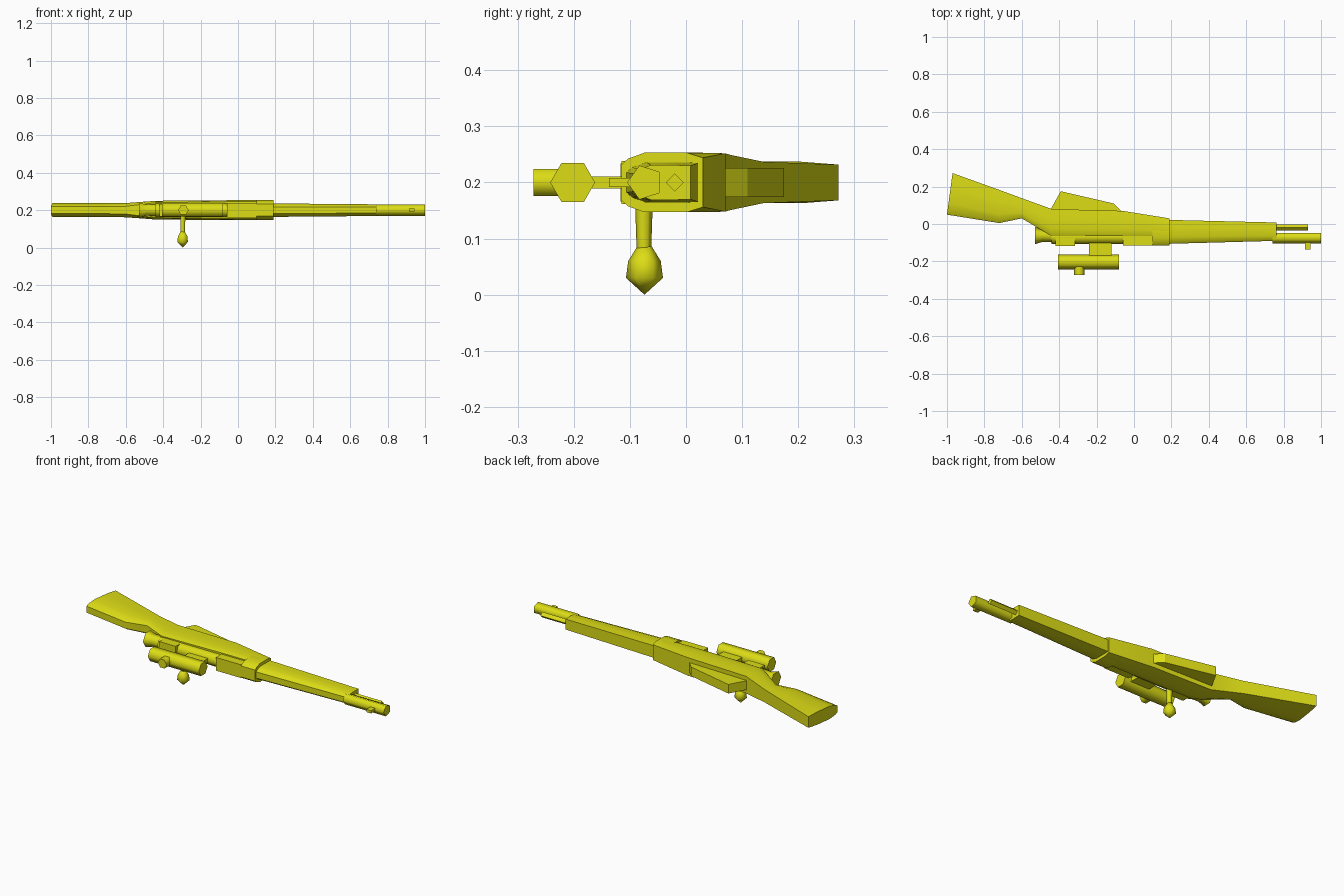
import bpy, bmesh, math

if "Cube" in bpy.data.objects:
    bpy.data.objects.remove(bpy.data.objects["Cube"])

paint = bpy.data.materials.new("yellow")
paint.diffuse_color = (0.72, 0.72, 0.008, 1)
paint.use_nodes = True
paint.node_tree.nodes["Principled BSDF"].inputs["Base Color"].default_value = paint.diffuse_color
ZC = 0.2  # mid plane of the rifle, which lies on its side


def loft(name, rings, angle=45):
    """Skin a list of equal length rings and cap both ends."""
    bm = bmesh.new()
    loops = [[bm.verts.new(p) for p in r] for r in rings]
    n = len(loops[0])
    for a, b in zip(loops, loops[1:]):
        for i in range(n):
            j = (i + 1) % n
            bm.faces.new((a[i], a[j], b[j], b[i]))
    bm.faces.new(loops[0])
    bm.faces.new(loops[-1])
    bmesh.ops.remove_doubles(bm, verts=bm.verts, dist=1e-5)
    bmesh.ops.recalc_face_normals(bm, faces=bm.faces)
    me = bpy.data.meshes.new(name)
    bm.to_mesh(me)
    bm.free()
    me.materials.append(paint)
    ob = bpy.data.objects.new(name, me)
    bpy.context.collection.objects.link(ob)
    bpy.ops.object.select_all(action='DESELECT')
    ob.select_set(True)
    bpy.context.view_layer.objects.active = ob
    bpy.ops.object.shade_smooth_by_angle(angle=math.radians(angle))
    return ob


def lathe(name, axis, centre, profile, n=6, angle=62):
    """Turned part: profile holds (position along axis, radius)."""
    rings = []
    for t, r in profile:
        ring = []
        for i in range(n):
            a = 2 * math.pi * i / n
            u, v = -r * math.cos(a), r * math.sin(a)
            if axis == 'X':
                ring.append((t, centre[0] + u, centre[1] + v))
            elif axis == 'Y':
                ring.append((centre[0] + u, t, centre[1] + v))
            else:
                ring.append((centre[0] + v, centre[1] + u, t))
        rings.append(ring)
    return loft(name, rings, angle)


def plate(name, outline, half):
    """Outline in x, y extruded evenly about the mid plane."""
    return loft(name, [[(x, y, z) for x, y in outline] for z in (ZC - half, ZC + half)], 20)


def box(name, x0, x1, y0, y1, half):
    return plate(name, [(x0, y0), (x1, y0), (x1, y1), (x0, y1)], half)


def wood(name, sections):
    """Stock pieces: (x top, x bottom, y top, y bottom, half width, base ratio, top ratio)."""
    rings = []
    for xt, xb, t, b, w, kb, kt in sections:
        half = [(1.0, kb), (0.7, 1.0), (0.28, 1.0), (0.08, (1 + kt) / 2), (0.0, kt)]
        side = [(xt + (xb - xt) * f, t + (b - t) * f, k * w) for f, k in half]
        rings.append([(x, y, ZC + z) for x, y, z in side]
                     + [(x, y, ZC - z) for x, y, z in reversed(side)])
    return loft(name, rings)


# Stock from butt to receiver
wood("stock", [
    (-1.0, -0.97, 0.05, 0.272, 0.037, 0.86, 0.5),
    (-0.72, -0.72, 0.005, 0.182, 0.037, 0.95, 0.5),
    (-0.60, -0.60, 0.03, 0.138, 0.038, 0.97, 0.55),
    (-0.44, -0.44, -0.065, 0.08, 0.05, 0.98, 0.8),
    (-0.06, -0.06, -0.065, 0.07, 0.053, 0.98, 0.85),
    (0.19, 0.19, -0.065, 0.03, 0.053, 0.83, 0.85)])

# Raised collar and forestock
wood("stock_collar", [
    (0.10, 0.10, -0.115, 0.03, 0.053, 0.85, 0.6),
    (0.19, 0.19, -0.115, 0.03, 0.053, 0.82, 0.6)])
wood("forestock", [
    (0.18, 0.18, -0.106, 0.022, 0.036, 0.97, 0.5),
    (0.762, 0.762, -0.09, 0.008, 0.031, 0.97, 0.5)])

# Magazine
plate("magazine", [(-0.45, 0.07), (-0.392, 0.175), (-0.11, 0.11), (-0.06, 0.06)], 0.026)

# Receiver with front and rear blocks
lathe("receiver", 'X', (-0.07, ZC), [(-0.44, 0.036), (0.11, 0.036)], 8)
box("receiver_front_block", -0.06, 0.10, -0.115, -0.05, 0.038)
box("receiver_rear_block", -0.42, -0.315, -0.117, -0.05, 0.034)

# Flared bolt end
lathe("bolt_end", 'X', (-0.062, ZC), [(-0.53, 0.046), (-0.49, 0.034), (-0.43, 0.036)])

# Bolt handle with its knob
lathe("bolt_handle", 'Z', (-0.295, -0.075), [(0.2, 0.017), (0.08, 0.013)])
lathe("bolt_knob", 'Z', (-0.296, -0.074),
      [(0.086, 0.013), (0.06, 0.029), (0.03, 0.033), (0.0, 0.0)])

# Scope, its mount and knob
lathe("scope_tube", 'X', (-0.202, ZC), [(-0.405, 0.04), (-0.08, 0.04)])
box("scope_mount", -0.24, -0.12, -0.175, -0.09, 0.011)
lathe("scope_knob", 'Y', (-0.292, ZC), [(-0.22, 0.028), (-0.272, 0.028)])

# Barrel, cleaning rod and front sight
lathe("barrel", 'X', (-0.073, ZC), [(0.74, 0.032), (1.0, 0.032)], 5, 75)
lathe("cleaning_rod", 'X', (-0.02, ZC), [(0.74, 0.016), (0.93, 0.016)], 4)
box("front_sight", 0.913, 0.943, -0.137, -0.09, 0.008)
